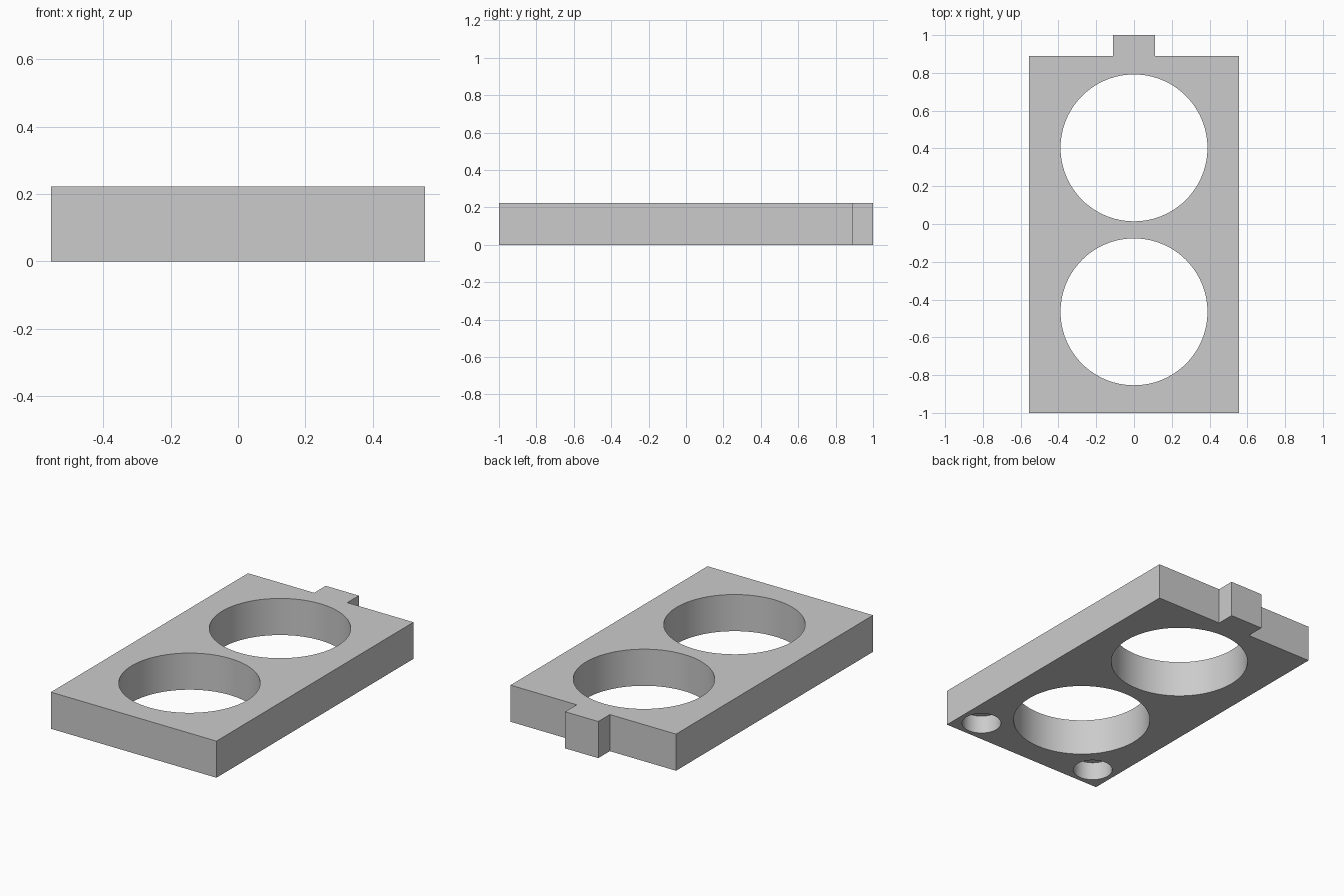
import bpy
import bmesh
from math import radians

cube = bpy.data.objects.get("Cube")
if cube:
    bpy.data.objects.remove(cube, do_unlink=True)

U = 1 / 9                  # base unit of the part
HALF_W, HEIGHT = 5 * U, 2 * U
BACK = 1 - U               # rear edge of the plate, the tab reaches y = 1

grey = bpy.data.materials.new("plain grey")
grey.use_nodes = True
colour = (0.6, 0.6, 0.6, 1)
grey.diffuse_color = colour
grey.node_tree.nodes["Principled BSDF"].inputs["Base Color"].default_value = colour

# Plate with its rear tab, extruded from one outline
half = [(HALF_W, -1), (HALF_W, BACK), (U, BACK), (U, 1)]
outline = half + [(-x, y) for x, y in reversed(half)]
bm = bmesh.new()
base = bm.faces.new([bm.verts.new((x, y, 0)) for x, y in outline])
ext = bmesh.ops.extrude_face_region(bm, geom=[base])
top = [v for v in ext["geom"] if isinstance(v, bmesh.types.BMVert)]
bmesh.ops.translate(bm, verts=top, vec=(0, 0, HEIGHT))
bmesh.ops.recalc_face_normals(bm, faces=bm.faces)
mesh = bpy.data.meshes.new("holder_plate")
bm.to_mesh(mesh)
bm.free()
plate = bpy.data.objects.new("holder_plate", mesh)
bpy.context.collection.objects.link(plate)
mesh.materials.append(grey)


def drill(name, x, y, radius, z_top):
    """Cut a vertical round hole from below the plate up to z_top."""
    z_low = -0.1
    bpy.ops.mesh.primitive_cylinder_add(
        vertices=96, radius=radius, depth=z_top - z_low,
        location=(x, y, (z_top + z_low) / 2))
    cutter = bpy.context.object
    cutter.name = name
    cutter.hide_render = True
    cutter.data.materials.append(grey)
    mod = plate.modifiers.new(name, "BOOLEAN")
    mod.operation = "DIFFERENCE"
    mod.solver = "EXACT"
    mod.object = cutter
    bpy.context.view_layer.objects.active = plate
    bpy.ops.object.modifier_apply(modifier=name)
    bpy.data.objects.remove(cutter, do_unlink=True)


# Two large through holes
for name, y in (("rear_hole", 0.403), ("front_hole", -0.465)):
    drill(name, 0, y, 3.5 * U, HEIGHT + 0.1)

# Two blind sockets in the underside, near the front corners
for name, side in (("left_socket", 1), ("right_socket", -1)):
    drill(name, side * 3.73 * U, -7.75 * U, U, U)

# Smooth hole walls, sharp edges
bpy.ops.object.select_all(action="DESELECT")
plate.select_set(True)
bpy.context.view_layer.objects.active = plate
bpy.ops.object.shade_smooth_by_angle(angle=radians(30))
